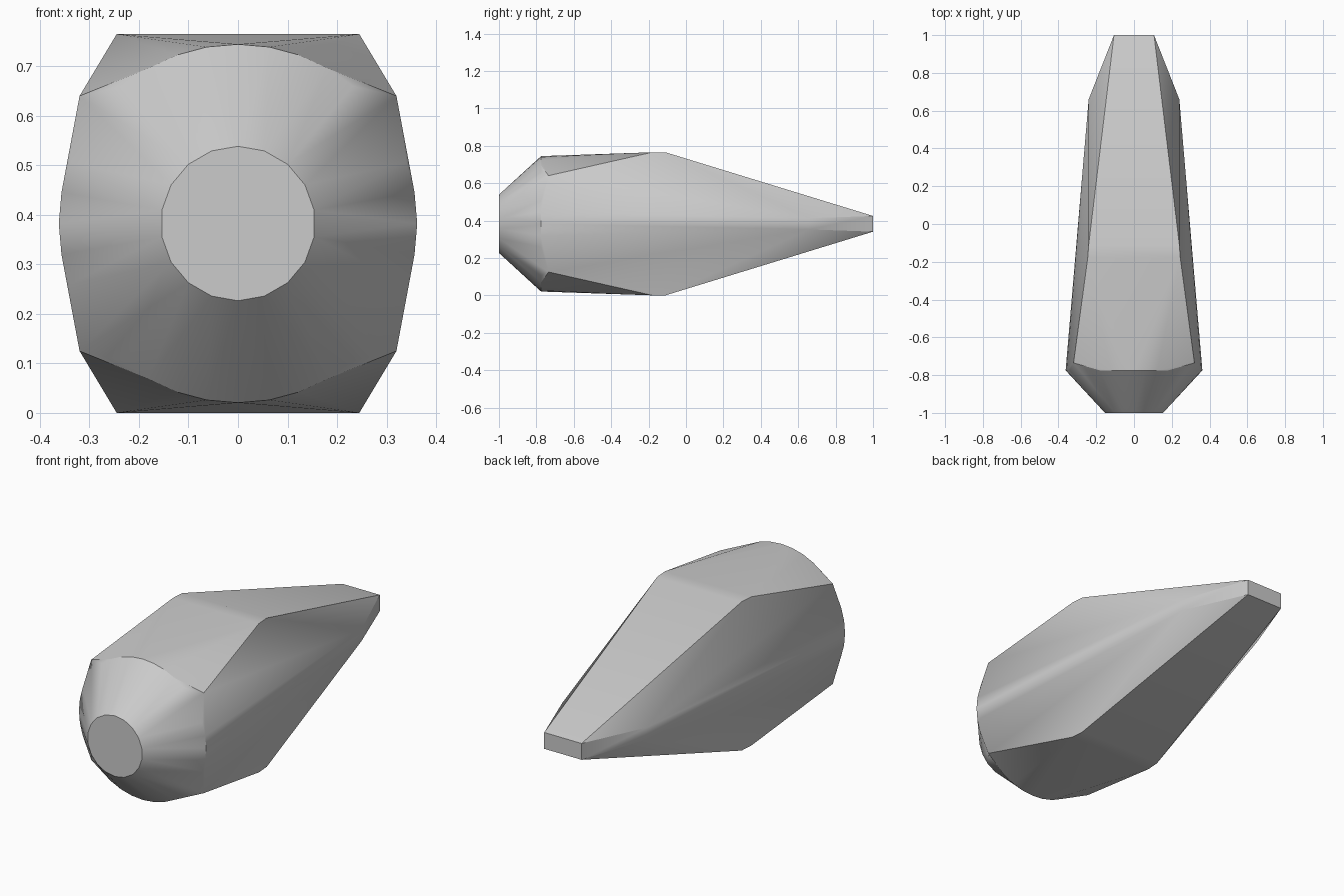
import bpy, bmesh, math

cube = bpy.data.objects.get("Cube")
if cube:
    bpy.data.objects.remove(cube, do_unlink=True)

MID = 0.3825  # height of the long axis

grey = bpy.data.materials.new("light_grey")
grey.use_nodes = True
colour = (0.6, 0.6, 0.6, 1)
grey.diffuse_color = colour
grey.node_tree.nodes["Principled BSDF"].inputs["Base Color"].default_value = colour


def ring(y, radius, count):
    """Points of a circle facing along y."""
    return [(radius * math.sin(math.tau * i / count), y,
             MID + radius * math.cos(math.tau * i / count)) for i in range(count)]


def corners(x, y, dz):
    """Four points mirrored left-right and up-down."""
    return [(sx * x, y, MID + sz * dz) for sx in (-1, 1) for sz in (-1, 1)]


# Round nose: flat front disc widening to a collar
points = ring(-1, 0.156, 18) + ring(-0.775, 0.362, 36)
# Faceted body: shoulders, crest, side ridges and blunt tail
for x, y, dz in [(0.32, -0.735, 0.2575), (0.245, -0.18, 0.3825),
                 (0.24, -0.11, 0.3825), (0.24, 0.66, 0.03), (0.106, 1.0, 0.042)]:
    points += corners(x, y, dz)

# Skin the sections with a single convex shell
bm = bmesh.new()
for p in points:
    bm.verts.new(p)
hull = bmesh.ops.convex_hull(bm, input=bm.verts)
inner = {g for g in hull["geom_interior"] + hull["geom_unused"]
         if isinstance(g, bmesh.types.BMVert)}
bmesh.ops.delete(bm, geom=list(inner), context="VERTS")
# Merge coplanar triangles into clean flat faces
bmesh.ops.dissolve_limit(bm, angle_limit=math.radians(0.5),
                         verts=bm.verts, edges=bm.edges)
bmesh.ops.recalc_face_normals(bm, faces=bm.faces)

mesh = bpy.data.meshes.new("tapered_body")
bm.to_mesh(mesh)
bm.free()
mesh.materials.append(grey)
body = bpy.data.objects.new("tapered_body", mesh)
bpy.context.collection.objects.link(body)

# Smooth the gentle bends, keep the hard edges crisp
bpy.ops.object.select_all(action="DESELECT")
body.select_set(True)
bpy.context.view_layer.objects.active = body
bpy.ops.object.shade_smooth_by_angle(angle=math.radians(30))
